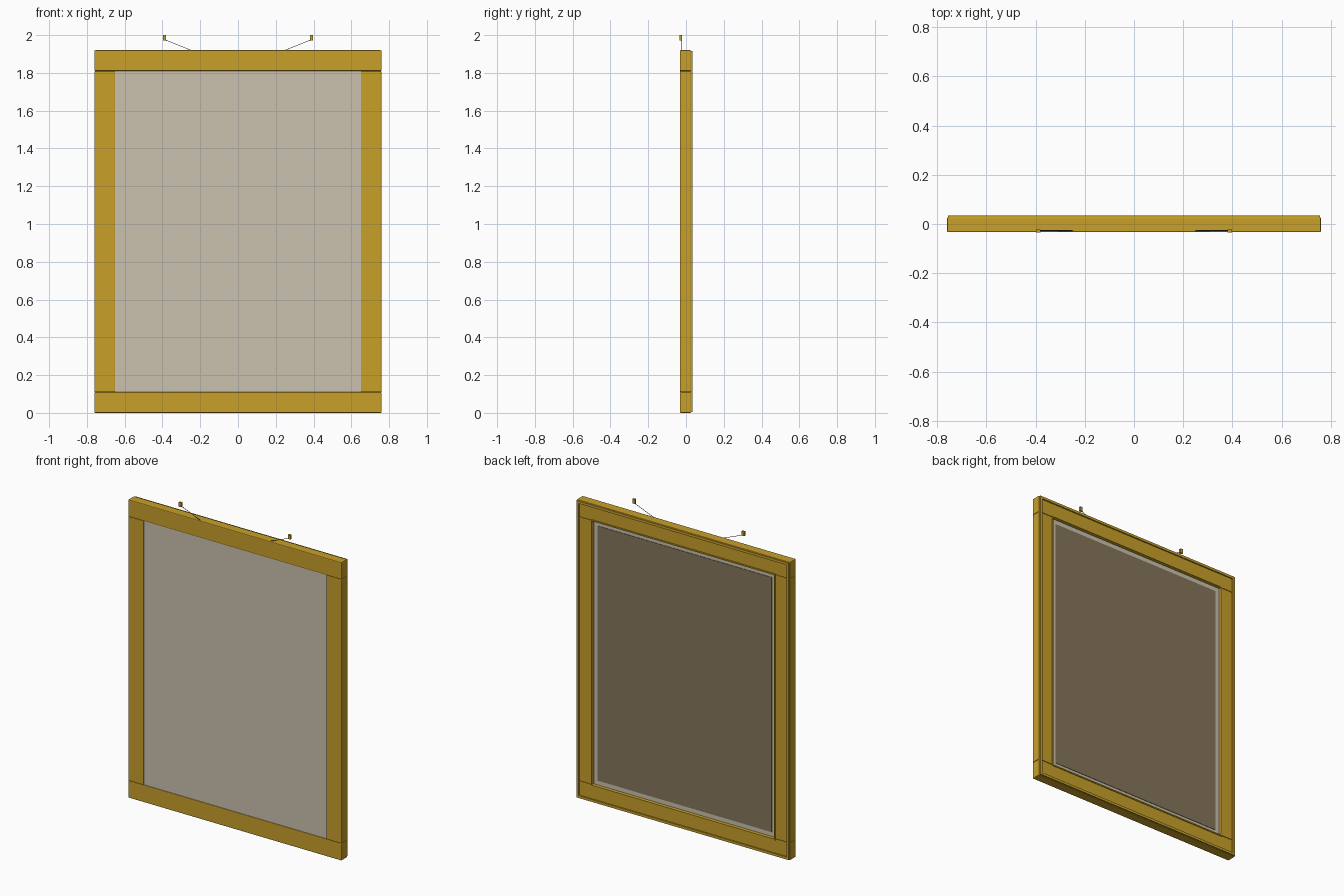
import bpy, bmesh
from mathutils import Vector

if "Cube" in bpy.data.objects:
    bpy.data.objects.remove(bpy.data.objects["Cube"])


def material(name, rgb):
    m = bpy.data.materials.new(name)
    m.diffuse_color = (*rgb, 1)
    m.use_nodes = True
    m.node_tree.nodes["Principled BSDF"].inputs["Base Color"].default_value = m.diffuse_color
    return m


gold = material("gold", (0.58, 0.35, 0.023))
beige = material("canvas_beige", (0.6, 0.54, 0.43))
brown = material("backing_brown", (0.235, 0.18, 0.105))
steel = material("wire_grey", (0.1, 0.1, 0.11))


def box(name, lo, hi, mat, bevel=0.0):
    lo, hi = Vector(lo), Vector(hi)
    bm = bmesh.new()
    bmesh.ops.create_cube(bm, size=1)
    for v in bm.verts:
        v.co = (lo + hi) / 2 + v.co * (hi - lo)
    me = bpy.data.meshes.new(name)
    bm.to_mesh(me)
    bm.free()
    ob = bpy.data.objects.new(name, me)
    bpy.context.collection.objects.link(ob)
    me.materials.append(mat)
    if bevel:
        b = ob.modifiers.new("bevel", 'BEVEL')
        b.width, b.segments = bevel, 2
    return ob


def ring(name, x, z0, z1, w, y0, y1, mat, bevel=0.0):
    """Rails run full width; stiles fit between them."""
    box(name + "_bottom", (-x, y0, z0), (x, y1, z0 + w), mat, bevel)
    box(name + "_top", (-x, y0, z1 - w), (x, y1, z1), mat, bevel)
    box(name + "_left", (-x, y0, z0 + w), (-x + w, y1, z1 - w), mat, bevel)
    box(name + "_right", (x - w, y0, z0 + w), (x, y1, z1 - w), mat, bevel)


# Main frame, with narrow raised trims on its back
ring("frame", 0.76, 0, 1.92, 0.11, -0.033, 0.027, gold, 0.005)
ring("outer_trim", 0.756, 0.004, 1.916, 0.016, 0.024, 0.035, gold)
ring("inner_trim", 0.658, 0.102, 1.818, 0.008, 0.024, 0.032, gold)

# Canvas panel, its board and the smaller backing sheet
box("canvas", (-0.65, -0.026, 0.11), (0.65, -0.020, 1.81), beige)
box("canvas_board", (-0.649, -0.020, 0.111), (0.649, 0.011, 1.809), beige)
box("canvas_backing", (-0.62, 0.009, 0.14), (0.62, 0.014, 1.78), brown)

# Hanging clips and wires
for side, s in (("left", -1), ("right", 1)):
    xs = sorted((s * 0.380, s * 0.398))
    box("hanger_clip_" + side, (xs[0], -0.035, 1.972), (xs[1], -0.022, 2.0), gold)
    cu = bpy.data.curves.new("hanging_wire_" + side, 'CURVE')
    cu.dimensions = '3D'
    cu.bevel_depth, cu.bevel_resolution = 0.0015, 1
    cu.use_fill_caps = True
    sp = cu.splines.new('POLY')
    sp.points.add(1)
    sp.points[0].co = (s * 0.386, -0.026, 1.975, 1)
    sp.points[1].co = (s * 0.245, -0.026, 1.918, 1)
    cu.materials.append(steel)
    bpy.context.collection.objects.link(bpy.data.objects.new("hanging_wire_" + side, cu))
